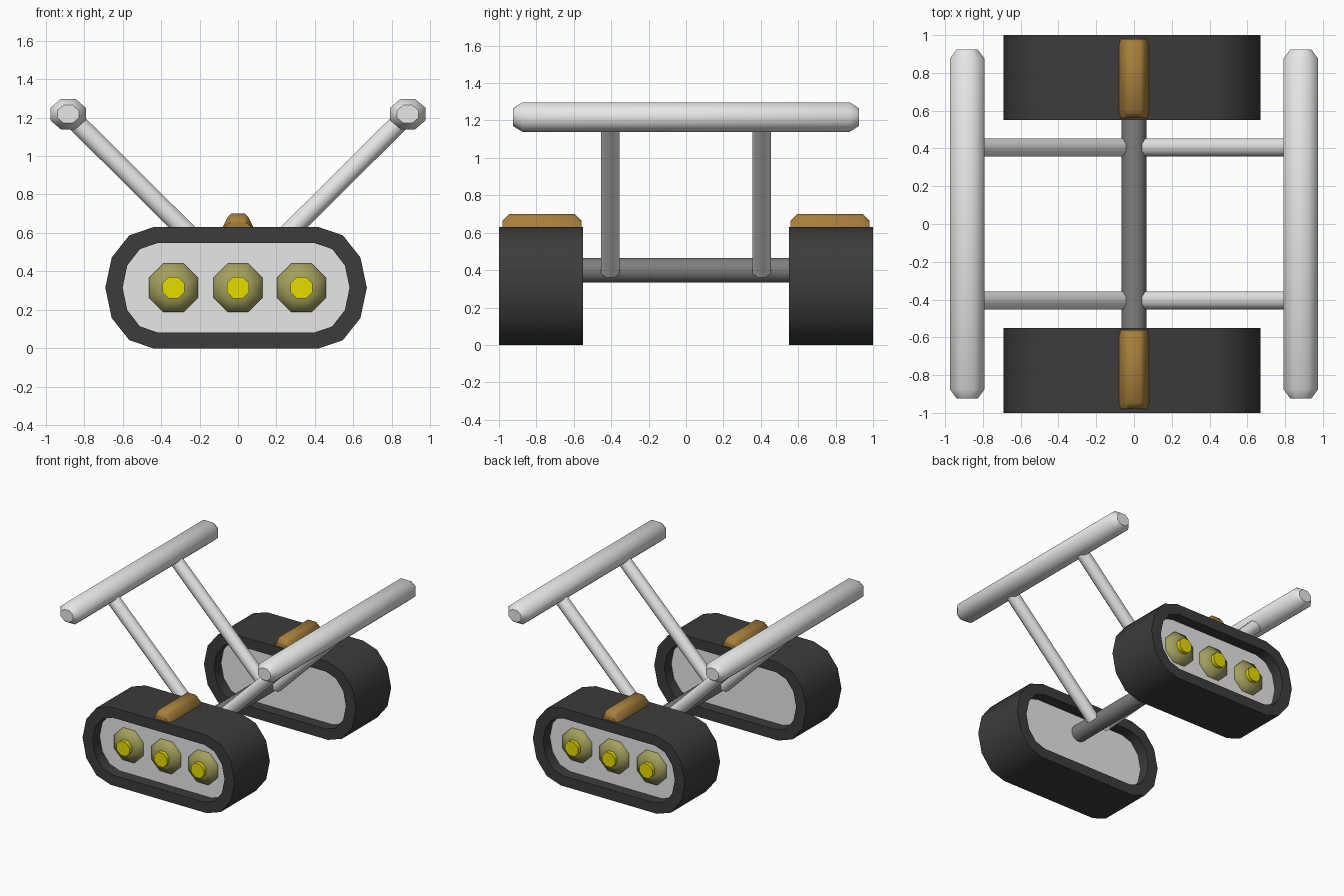
import bpy, bmesh, math
from mathutils import Vector

if "Cube" in bpy.data.objects:
    bpy.data.objects.remove(bpy.data.objects["Cube"])


def material(name, rgb):
    m = bpy.data.materials.new(name)
    m.diffuse_color = (*rgb, 1)
    m.use_nodes = True
    m.node_tree.nodes["Principled BSDF"].inputs["Base Color"].default_value = m.diffuse_color
    return m


light = material("light grey", (0.8, 0.8, 0.8))
rubber = material("dark rubber", (0.045, 0.045, 0.045))
steel = material("mid grey", (0.21, 0.21, 0.21))
olive = material("olive", (0.36, 0.35, 0.11))
yellow = material("yellow", (0.8, 0.71, 0.0))
bronze = material("bronze", (0.38, 0.21, 0.045))


def loft(name, rings, mats, mirror=(), smooth=35, cap_mat=0):
    """Skin a list of closed rings, cap both ends, mirror about the world axes."""
    bm = bmesh.new()
    loops = [[bm.verts.new(p) for p in r] for r in rings]
    n = len(loops[0])
    for a, b in zip(loops, loops[1:]):
        for i in range(n):
            j = (i + 1) % n
            bm.faces.new((a[i], a[j], b[j], b[i]))
    for end in (loops[0], loops[-1]):
        bm.faces.new(end).material_index = cap_mat
    bmesh.ops.recalc_face_normals(bm, faces=bm.faces)
    me = bpy.data.meshes.new(name)
    bm.to_mesh(me)
    bm.free()
    ob = bpy.data.objects.new(name, me)
    bpy.context.collection.objects.link(ob)
    for m in mats:
        me.materials.append(m)
    bpy.ops.object.select_all(action='DESELECT')
    ob.select_set(True)
    bpy.context.view_layer.objects.active = ob
    bpy.ops.object.shade_smooth_by_angle(angle=math.radians(smooth))
    if mirror:
        mod = ob.modifiers.new("mirror", 'MIRROR')
        mod.use_axis = ('X' in mirror, 'Y' in mirror, False)
        mod.use_mirror_merge = False
    return ob


def stadium(y, x0, x1, rx, rz, n=6):
    """Rounded track outline in the XZ plane."""
    pts = []
    for cx, start in ((x1, -90), (x0, 90)):
        for i in range(n + 1):
            a = math.radians(start + 180 * i / n)
            pts.append((cx + rx * math.cos(a), y, 0.315 + rz * math.sin(a)))
    return pts


def octagon(x, y, z, rx, rz, n=8):
    """Flat-sided polygon in the XZ plane; rx and rz are half widths."""
    k = 1 / math.cos(math.pi / n)
    angles = [2 * math.pi * (i + 0.5) / n for i in range(n)]
    return [(x + k * rx * math.cos(a), y, z + k * rz * math.sin(a)) for a in angles]


def rod_ring(p, axis, r, n=8):
    """Polygon around a rod lying in the XZ plane."""
    u = Vector((0, 1, 0))
    v = axis.cross(u).normalized()
    angles = [2 * math.pi * (i + 0.5) / n for i in range(n)]
    return [p + r * (u * math.cos(a) + v * math.sin(a)) for a in angles]


# Tracks: dark belt with recessed light plates on both sides
def outer(y):
    return stadium(y, -0.44, 0.42, 0.25, 0.315)


def inner(y):
    return stadium(y, -0.42, 0.40, 0.18, 0.232)


loft("track", [inner(-0.64), inner(-0.55), outer(-0.55), outer(-1),
               inner(-1), inner(-0.91)], [rubber, light], 'Y', cap_mat=1)

# Wheel hubs with yellow caps, on the outer plates
for i, x in enumerate((-0.335, 0.0, 0.33)):
    loft(f"wheel_{i + 1}", [octagon(x, -0.905, 0.315, 0.127, 0.127),
                            octagon(x, -0.925, 0.315, 0.127, 0.127),
                            octagon(x, -0.96, 0.315, 0.065, 0.065)], [olive], 'Y', 65)
    loft(f"wheel_cap_{i + 1}", [octagon(x, -0.95, 0.315, 0.057, 0.057),
                                octagon(x, -0.99, 0.315, 0.057, 0.057)], [yellow], 'Y', 50)


# Bronze blocks on top of the tracks
def block(y, w, top):
    return [(-w, y, 0.6), (-w, y, 0.63), (-0.65 * w, y, top - 0.015), (-0.45 * w, y, top),
            (0.45 * w, y, top), (0.65 * w, y, top - 0.015), (w, y, 0.63), (w, y, 0.6)]


loft("track_block", [block(-0.98, 0.07, 0.665), block(-0.945, 0.08, 0.70),
                     block(-0.595, 0.08, 0.70), block(-0.56, 0.07, 0.665)], [bronze], 'Y', 50)

# Axle joining the two tracks
loft("axle", [octagon(0, y, 0.4, 0.065, 0.065, 12) for y in (-0.645, 0.645)], [steel])

# Four slanted struts
low, high = Vector((0.055, -0.405, 0.395)), Vector((0.87, -0.405, 1.205))
axis = (high - low).normalized()
loft("strut", [rod_ring(low, axis, 0.053), rod_ring(high, axis, 0.053)], [light], 'XY', 50)

# Two long side rails with chamfered ends
loft("rail", [octagon(0.883, y, 1.218, 0.092 * s, 0.079 * s)
              for y, s in ((-0.925, 0.6), (-0.875, 1), (0.875, 1), (0.925, 0.6))],
     [light], 'X', 50)
